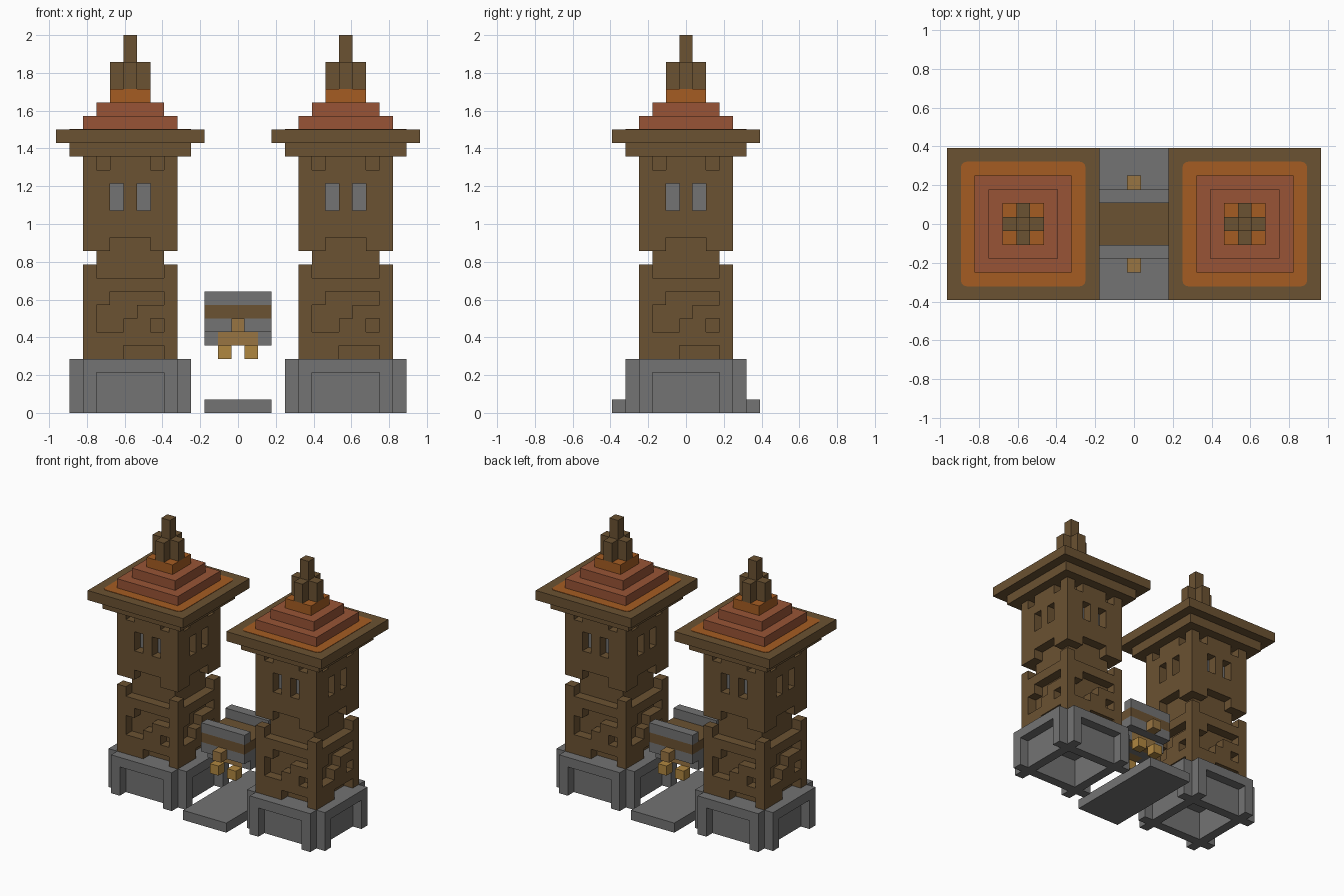
import bpy, bmesh
from mathutils import Vector

cube = bpy.data.objects.get("Cube")
if cube:
    bpy.data.objects.remove(cube, do_unlink=True)

U = 1 / 14  # edge length of one building block


def material(name, rgb):
    lin = [((c / 255 + 0.055) / 1.055) ** 2.4 for c in rgb] + [1]
    m = bpy.data.materials.new(name)
    m.use_nodes = True
    m.diffuse_color = lin
    m.node_tree.nodes["Principled BSDF"].inputs["Base Color"].default_value = lin
    return m


brown = material("dark_brown_wood", (107, 82, 50))
grey = material("grey_stone", (115, 115, 115))
red = material("red_tile", (152, 84, 54))
orange = material("orange_tile", (165, 92, 34))
tan = material("tan_wood", (152, 117, 66))
gold = material("gold_lamp", (176, 135, 64))


def block(xs, ys, zs):
    """Set of cells filling inclusive ranges."""
    return {(x, y, z) for x in range(xs[0], xs[1] + 1)
            for y in range(ys[0], ys[1] + 1) for z in range(zs[0], zs[1] + 1)}


def square(r, z0, z1):
    return block((-r, r), (-r, r), (z0, z1))


def link(name, bm, mat, cx):
    me = bpy.data.meshes.new(name)
    bm.to_mesh(me)
    bm.free()
    me.materials.append(mat)
    ob = bpy.data.objects.new(name, me)
    ob.location.x = cx * U
    bpy.context.collection.objects.link(ob)
    return ob


def build(name, cells, mat, cx=0):
    """Skin a set of cells with only its exposed faces, merged where flat."""
    bm = bmesh.new()
    for c in cells:
        for axis in range(3):
            for s in (-1, 1):
                n = [0, 0, 0]
                n[axis] = s
                if tuple(a + b for a, b in zip(c, n)) in cells:
                    continue
                n = Vector(n)
                a = Vector((n.y, n.z, n.x)) / 2
                b = n.cross(a)
                mid = Vector(c) + Vector((0, 0, 0.5)) + n / 2
                corners = (mid - a - b, mid + a - b, mid + a + b, mid - a + b)
                bm.faces.new([bm.verts.new(p * U) for p in corners])
    bmesh.ops.remove_doubles(bm, verts=bm.verts[:], dist=U / 100)
    bmesh.ops.dissolve_limit(bm, angle_limit=0.01, verts=bm.verts[:], edges=bm.edges[:])
    return link(name, bm, mat, cx)


def around(u, d):
    """The same wall position on all four sides."""
    return [(u, -d), (d, u), (-u, d), (-d, -u)]


# Wall recesses: height -> positions along the wall
WINDOW = (-1, 1)
RECESS = {4: (0, 1, 2), 6: (-2, -1, 2), 7: (-2, -1, 0), 8: range(-1, 3),
          10: range(-2, 3), 11: range(-3, 4), 12: range(-1, 2),
          15: WINDOW, 16: WINDOW, 18: (-2, 2)}


def tower(side, cx):
    # Stone base: notched corners, sunken panels, hollow underneath
    base = square(4, 0, 3)
    for z in range(4):
        for x in (-4, 4):
            base -= {(x, -4, z), (x, 4, z)}
        if z < 3:
            for u in range(-2, 3):
                base -= {(x, y, z) for x, y in around(u, 4)}
    base -= square(2, 0, 2)
    build(side + "_base", base, grey, cx)

    # Walls with recesses and window panes
    walls = square(3, 4, 18)
    panes = set()
    for z, places in RECESS.items():
        for u in places:
            walls -= {(x, y, z) for x, y in around(u, 3)}
    for z in (15, 16):
        for u in WINDOW:
            panes |= {(x, y, z) for x, y in around(u, 2)}
    build(side + "_walls", walls - panes, brown, cx)
    build(side + "_window_panes", panes, grey, cx)

    # Eaves and stepped roof
    build(side + "_eaves", square(4, 19, 19) | square(5, 20, 20), brown, cx)
    build(side + "_roof_steps", square(3, 21, 21) | square(2, 22, 22), red, cx)
    build(side + "_roof_cap", square(1, 23, 23), orange, cx)

    # Rounded orange border laid on the eaves
    bm = bmesh.new()
    bmesh.ops.create_cube(bm, size=1)
    bmesh.ops.scale(bm, vec=(9 * U, 9 * U, 0.006), verts=bm.verts[:])
    bmesh.ops.translate(bm, vec=(0, 0, 21 * U), verts=bm.verts[:])
    upright = [e for e in bm.edges
               if abs(e.verts[0].co.z - e.verts[1].co.z) > 0.001]
    bmesh.ops.bevel(bm, geom=upright, offset=0.03, segments=3, profile=0.5,
                    affect='EDGES')
    link(side + "_roof_border", bm, orange, cx)

    # Cross-shaped finial with a post
    finial = block((-1, 1), (0, 0), (24, 25)) | block((0, 0), (-1, 1), (24, 25))
    build(side + "_finial", finial | block((0, 0), (0, 0), (26, 27)), brown, cx)


tower("right", -8)
tower("left", 8)

# Path and raised walkway between the towers
W = (-2, 2)
build("path", block(W, (-5, 5), (0, 0)), grey)
build("walkway_deck", block(W, (-2, 2), (7, 7)), brown)
bar = block((-1, 1), (-1, -1), (5, 5)) | block((-1, 1), (1, 1), (5, 5))
support = block(W, (-2, 2), (6, 6)) | block(W, (-1, 1), (5, 5))
build("walkway_support", support - bar, grey)
build("lamp_bars", bar, tan)

# Parapets, hooks and hanging lamps on both sides of the walkway
for label, s in (("front", -1), ("back", 1)):
    build(label + "_parapet", block(W, (2 * s, 2 * s), (8, 8)), grey)
    build(label + "_hook", {(0, 3 * s, 6)}, tan)
    build(label + "_lamps", {(-1, 2 * s, 4), (1, 2 * s, 4)}, gold)
